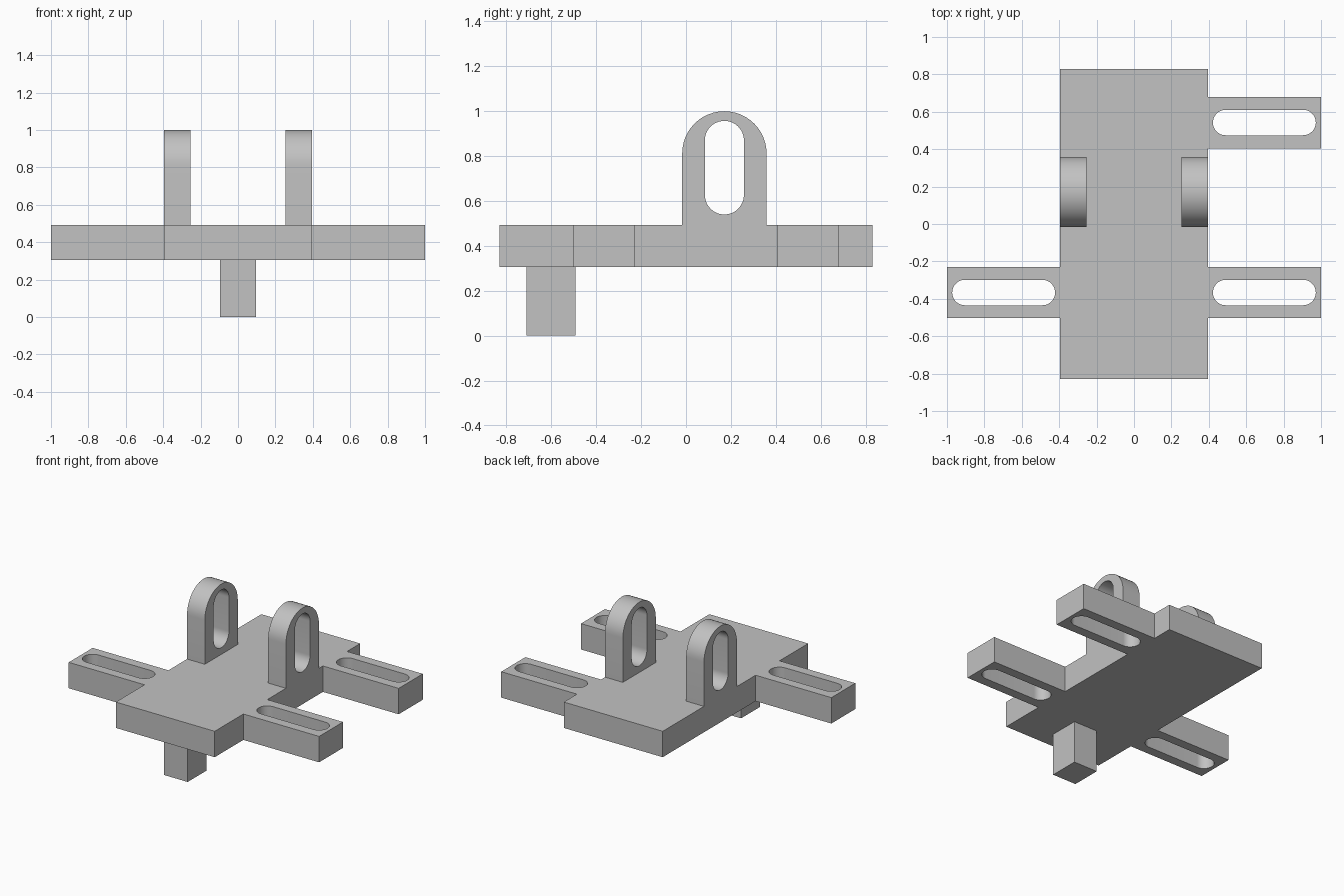
import bpy, bmesh
from math import pi, sin, cos
from mathutils import Vector

cube = bpy.data.objects.get("Cube")
if cube:
    bpy.data.objects.remove(cube, do_unlink=True)

grey = bpy.data.materials.new("plain_grey")
grey.use_nodes = True
colour = (0.54, 0.54, 0.54, 1)
grey.diffuse_color = colour
grey.node_tree.nodes["Principled BSDF"].inputs["Base Color"].default_value = colour


def arc(cx, cy, r, start, steps=24):
    """Half circle, counter-clockwise from the start angle."""
    return [(cx + r * cos(start + pi * i / steps), cy + r * sin(start + pi * i / steps))
            for i in range(steps + 1)]


def slot_x(x0, x1, cy, r):
    return arc(x1 - r, cy, r, -pi / 2) + arc(x0 + r, cy, r, pi / 2)


def slot_z(cy, z0, z1, r):
    return arc(cy, z1 - r, r, 0) + arc(cy, z0 + r, r, pi)


def prism(name, loops, start, end, axis):
    """Extrude an outline with holes along the x or z axis."""
    bm = bmesh.new()
    for loop in loops:
        verts = [bm.verts.new((start, a, b) if axis == "x" else (a, b, start)) for a, b in loop]
        for i, v in enumerate(verts):
            bm.edges.new((verts[i - 1], v))
    bmesh.ops.triangle_fill(bm, use_beauty=True, use_dissolve=False, edges=bm.edges[:])
    top = bmesh.ops.extrude_face_region(bm, geom=bm.faces[:], use_keep_orig=True)
    moved = [g for g in top["geom"] if isinstance(g, bmesh.types.BMVert)]
    step = Vector((1, 0, 0)) if axis == "x" else Vector((0, 0, 1))
    bmesh.ops.translate(bm, verts=moved, vec=step * (end - start))
    bmesh.ops.recalc_face_normals(bm, faces=bm.faces[:])
    mesh = bpy.data.meshes.new(name)
    bm.to_mesh(mesh)
    bm.free()
    mesh.materials.append(grey)
    obj = bpy.data.objects.new(name, mesh)
    bpy.context.collection.objects.link(obj)
    bpy.ops.object.select_all(action="DESELECT")
    obj.select_set(True)
    bpy.context.view_layer.objects.active = obj
    bpy.ops.object.shade_smooth_by_angle(angle=pi / 6)
    return obj


# Base plate with its three slotted arms
W, L = 0.395, 0.83
BOTTOM, TOP = 0.305, 0.492
front_arm, back_arm = (-0.503, -0.23), (0.405, 0.68)
outline = [(-W, -L), (W, -L)]
for y0, y1 in (front_arm, back_arm):
    outline += [(W, y0), (1, y0), (1, y1), (W, y1)]
outline += [(W, L), (-W, L)]
y0, y1 = front_arm
outline += [(-W, y1), (-1, y1), (-1, y0), (-W, y0)]
slots = [slot_x(0.422, 0.972, sum(front_arm) / 2, 0.068),
         slot_x(0.422, 0.972, sum(back_arm) / 2, 0.068),
         slot_x(-0.972, -0.422, sum(front_arm) / 2, 0.068)]
prism("base_plate", [outline] + slots, BOTTOM, TOP, "z")

# Pair of upright lugs with rounded tops and long holes
CY, R = 0.171, 0.188
lug = [(CY - R, TOP), (CY + R, TOP)] + arc(CY, 1 - R, R, 0)
hole = slot_z(CY, 0.54, 0.957, 0.087)
prism("right_lug", [lug, hole], -W, -0.253, "x")
prism("left_lug", [lug, hole], 0.253, W, "x")

# Square peg underneath
peg = [(-0.095, -0.71), (0.095, -0.71), (0.095, -0.493), (-0.095, -0.493)]
prism("bottom_peg", [peg], 0, BOTTOM, "z")
